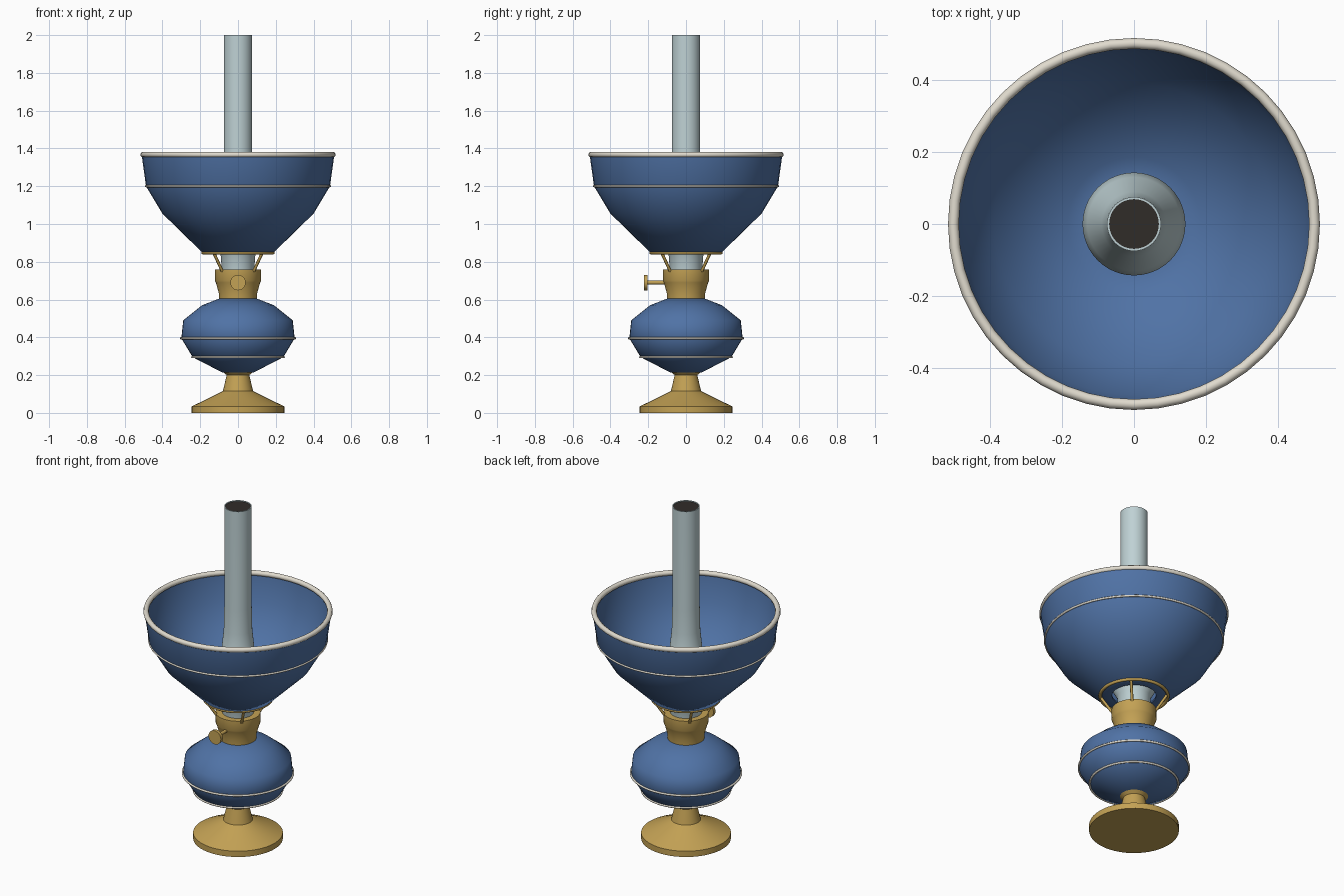
import bpy, bmesh, math
from mathutils import Vector

if "Cube" in bpy.data.objects:
    bpy.data.objects.remove(bpy.data.objects["Cube"])

SEG = 48


def material(name, col):
    m = bpy.data.materials.new(name)
    m.diffuse_color = (*col, 1)
    m.use_nodes = True
    m.node_tree.nodes["Principled BSDF"].inputs["Base Color"].default_value = m.diffuse_color
    return m


BLUE = material("blue_enamel", (0.08, 0.17, 0.38))
BRASS = material("brass", (0.55, 0.36, 0.09))
CREAM = material("cream", (0.75, 0.71, 0.62))
GLASS = material("pale_glass", (0.52, 0.64, 0.66))
DARK = material("soot", (0.03, 0.025, 0.022))


def finish(ob, name, mat, angle=50):
    ob.name = name
    ob.data.materials.append(mat)
    bpy.ops.object.select_all(action='DESELECT')
    ob.select_set(True)
    bpy.context.view_layer.objects.active = ob
    bpy.ops.object.shade_smooth_by_angle(angle=math.radians(angle))
    return ob


def lathe(name, profile, mat, closed=False, angle=50):
    """Spin an (r, z) profile round the z axis."""
    bm = bmesh.new()
    vs = [bm.verts.new((r, 0, z)) for r, z in profile]
    pairs = list(zip(vs, vs[1:])) + ([(vs[-1], vs[0])] if closed else [])
    es = [bm.edges.new(p) for p in pairs]
    bmesh.ops.spin(bm, geom=vs + es, cent=(0, 0, 0), axis=(0, 0, 1),
                   angle=math.tau, steps=SEG, use_merge=True)
    bmesh.ops.remove_doubles(bm, verts=bm.verts, dist=1e-5)
    bmesh.ops.recalc_face_normals(bm, faces=bm.faces)
    me = bpy.data.meshes.new(name)
    bm.to_mesh(me)
    bm.free()
    ob = bpy.data.objects.new(name, me)
    bpy.context.collection.objects.link(ob)
    return finish(ob, name, mat, angle)


def ring(name, r, z, tube, mat):
    bpy.ops.mesh.primitive_torus_add(major_radius=r, minor_radius=tube, location=(0, 0, z),
                                     major_segments=SEG, minor_segments=10)
    return finish(bpy.context.object, name, mat)


def rod(name, a, b, r, mat, sides=12):
    a, b = Vector(a), Vector(b)
    bpy.ops.mesh.primitive_cylinder_add(vertices=sides, radius=r, depth=(b - a).length,
                                        location=(a + b) / 2)
    ob = bpy.context.object
    ob.rotation_euler = (b - a).to_track_quat('Z', 'Y').to_euler()
    return finish(ob, name, mat)


# Foot and oil font
lathe("foot", [(0, 0), (0.245, 0), (0.245, 0.035), (0.17, 0.07), (0.08, 0.115),
               (0.06, 0.2), (0.08, 0.218), (0, 0.218)], BRASS)
lathe("oil_font", [(0, 0.215), (0.085, 0.215), (0.24, 0.295), (0.3, 0.395),
                   (0.29, 0.49), (0.19, 0.57), (0.1, 0.605), (0, 0.605)], BLUE)
ring("font_band_lower", 0.242, 0.295, 0.006, CREAM)
ring("font_band_upper", 0.301, 0.395, 0.006, CREAM)

# Burner with wick knob
lathe("burner", [(0, 0.6), (0.1, 0.6), (0.102, 0.635), (0.117, 0.69),
                 (0.122, 0.70), (0.122, 0.76), (0, 0.76)], BRASS)
rod("knob_shaft", (0, -0.10, 0.69), (0, -0.205, 0.69), 0.01, BRASS)
rod("wick_knob", (0, -0.203, 0.69), (0, -0.222, 0.69), 0.041, BRASS, 32)

# Shade holder: ring on four slanted struts
ring("holder_ring", 0.185, 0.848, 0.009, BRASS)
for i in range(4):
    a = math.radians(45 + 90 * i)
    c, s = math.cos(a), math.sin(a)
    rod(f"holder_strut_{i + 1}", (0.118 * c, 0.118 * s, 0.75),
        (0.183 * c, 0.183 * s, 0.85), 0.008, BRASS, 8)

# Chimney tube, hollow, with a dark bore just inside the mouth
lathe("chimney", [(0.085, 0.75), (0.092, 0.84), (0.13, 0.91), (0.143, 0.97), (0.13, 1.03),
                  (0.09, 1.14), (0.078, 1.26), (0.075, 1.4), (0.075, 2.0),
                  (0.069, 2.0), (0.069, 1.96)], GLASS)
lathe("chimney_bore", [(0, 1.996), (0.0695, 1.996)], DARK)

# Bowl shade with thin walls, rim and band
lathe("shade", [(0.12, 0.85), (0.19, 0.85), (0.4, 1.055), (0.487, 1.2), (0.51, 1.365),
                (0.498, 1.365), (0.475, 1.204), (0.39, 1.063), (0.185, 0.86), (0.12, 0.86)],
      BLUE, closed=True)
ring("shade_rim", 0.502, 1.367, 0.015, CREAM)
ring("shade_band", 0.486, 1.2, 0.006, CREAM)
